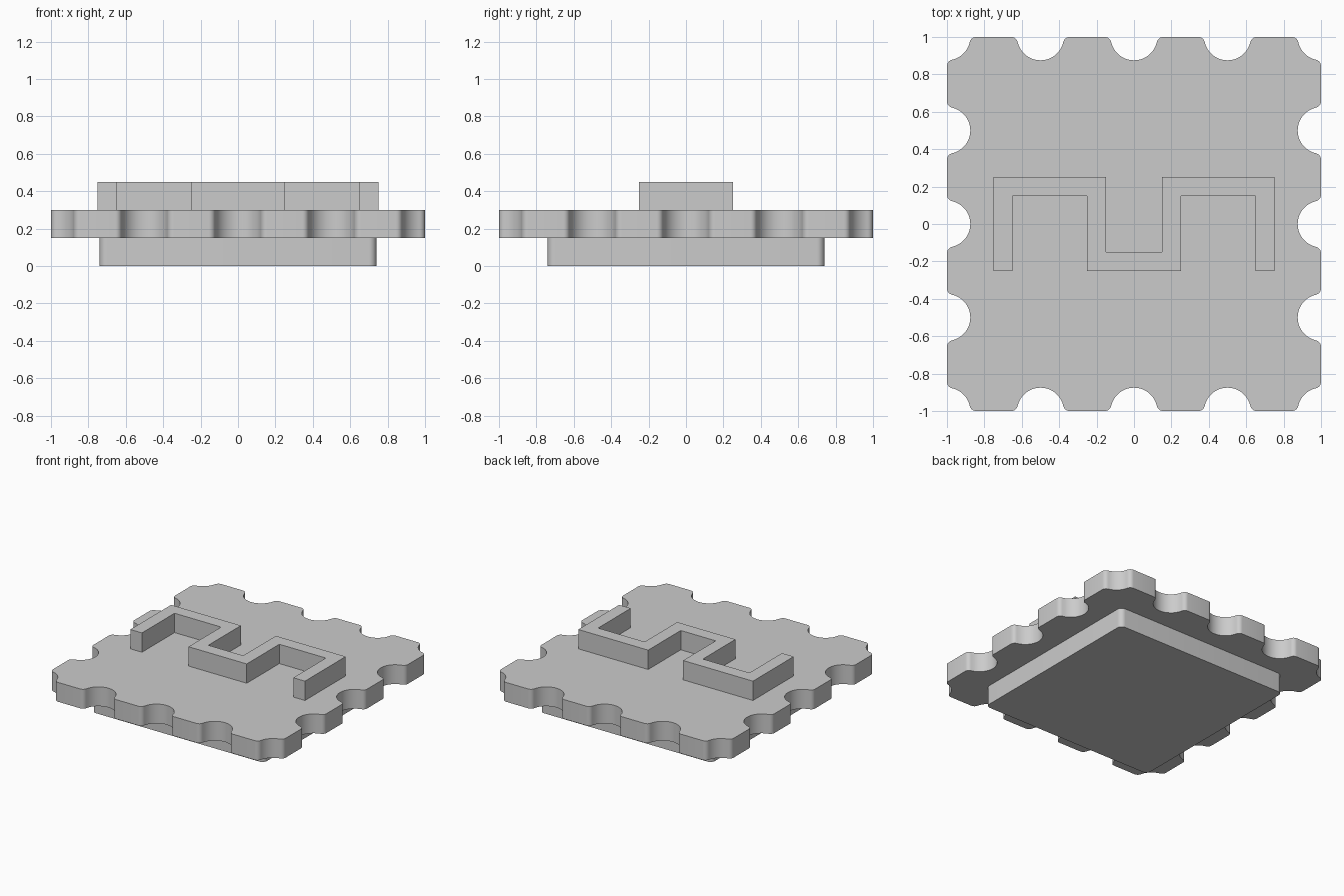
import bpy
import bmesh
import math
from mathutils import Vector, Matrix

cube = bpy.data.objects.get("Cube")
if cube:
    bpy.data.objects.remove(cube, do_unlink=True)

grey = bpy.data.materials.new("plain grey")
grey.use_nodes = True
colour = (0.6, 0.6, 0.6, 1)
grey.diffuse_color = colour
grey.node_tree.nodes["Principled BSDF"].inputs["Base Color"].default_value = colour


def extrude_profile(name, points, z0, z1, smooth=False):
    """Turn a closed counter-clockwise outline into a solid slab."""
    bm = bmesh.new()
    face = bm.faces.new([bm.verts.new((x, y, z0)) for x, y in points])
    ext = bmesh.ops.extrude_face_region(bm, geom=[face], use_keep_orig=True)
    top = [v for v in ext["geom"] if isinstance(v, bmesh.types.BMVert)]
    bmesh.ops.translate(bm, verts=top, vec=(0, 0, z1 - z0))
    bmesh.ops.recalc_face_normals(bm, faces=bm.faces)
    mesh = bpy.data.meshes.new(name)
    bm.to_mesh(mesh)
    bm.free()
    mesh.materials.append(grey)
    obj = bpy.data.objects.new(name, mesh)
    bpy.context.collection.objects.link(obj)
    if smooth:
        bpy.ops.object.select_all(action="DESELECT")
        obj.select_set(True)
        bpy.context.view_layer.objects.active = obj
        bpy.ops.object.shade_smooth_by_angle(angle=math.radians(35))
    return obj


def arc(centre, radius, start, end, steps):
    return [centre + radius * Vector((math.cos(a), math.sin(a)))
            for a in (start + (end - start) * i / steps for i in range(steps + 1))]


def four_sides(side):
    """Repeat one side of an outline around the square."""
    return [Matrix.Rotation(k * math.pi / 2, 2) @ p for k in range(4) for p in side]


# Rounded square foot
corner = 0.04
inner = 0.74 - corner
foot = four_sides(arc(Vector((inner, inner)), corner, 0, math.pi / 2, 8))
extrude_profile("foot", foot, 0, 0.15, True)

# Scalloped plate: round bites with softened lips, one bite on each corner
bite, lip = 0.125, 0.035
reach = math.sqrt(bite * bite + 2 * bite * lip)
tilt = math.atan2(lip, reach)


def leave_bite(x, start):
    """From inside a bite, along its wall and over the lip to the flat edge."""
    wall = arc(Vector((x, -1)), bite, start, tilt, 8)
    edge = arc(Vector((x + reach, -1 + lip)), lip, math.pi + tilt, math.pi * 1.5, 6)
    return wall + edge[1:]


def enter_bite(x, start):
    return [Vector((2 * x - p.x, p.y)) for p in reversed(leave_bite(x, start))]


side = leave_bite(-1, math.pi / 4)
for x in (-0.5, 0, 0.5):
    side += enter_bite(x, math.pi / 2)[:-1] + leave_bite(x, math.pi / 2)
side += enter_bite(1, math.pi / 4)[:-1]
extrude_profile("scalloped_plate", four_sides(side), 0.15, 0.30, True)

# Meandering raised wall, mirrored about its middle
half = [(0.25, -0.25), (0.25, 0.15), (0.65, 0.15), (0.65, -0.25),
        (0.75, -0.25), (0.75, 0.25), (0.15, 0.25), (0.15, -0.15)]
wall = half + [(-x, y) for x, y in reversed(half)]
extrude_profile("meander_wall", wall, 0.30, 0.45)
